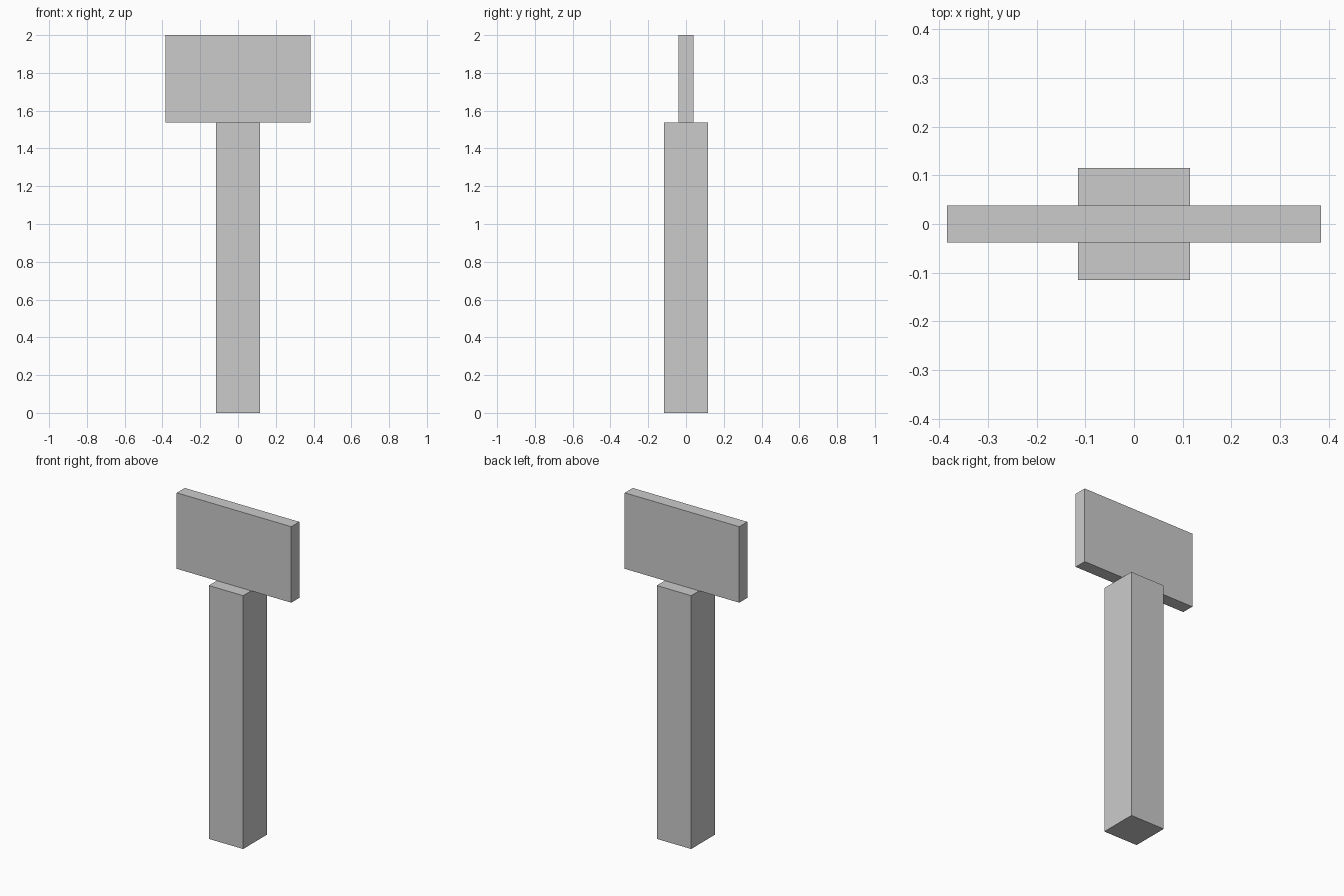
import bpy

if "Cube" in bpy.data.objects:
    bpy.data.objects.remove(bpy.data.objects["Cube"])


def box(name, size, base_z):
    """Box centred on x = y = 0, resting on base_z."""
    bpy.ops.mesh.primitive_cube_add(size=1, location=(0, 0, base_z + size[2] / 2))
    obj = bpy.context.object
    obj.name = name
    obj.scale = size
    bpy.ops.object.transform_apply(location=False, rotation=False, scale=True)
    return obj


UNIT = 2 / 13  # module: the whole sign is 13 modules tall
POST_HEIGHT = 10 * UNIT

# Square upright post
box("post", (1.5 * UNIT, 1.5 * UNIT, POST_HEIGHT), 0)

# Thin board standing on top of the post
box("sign_board", (5 * UNIT, 0.5 * UNIT, 3 * UNIT), POST_HEIGHT)
